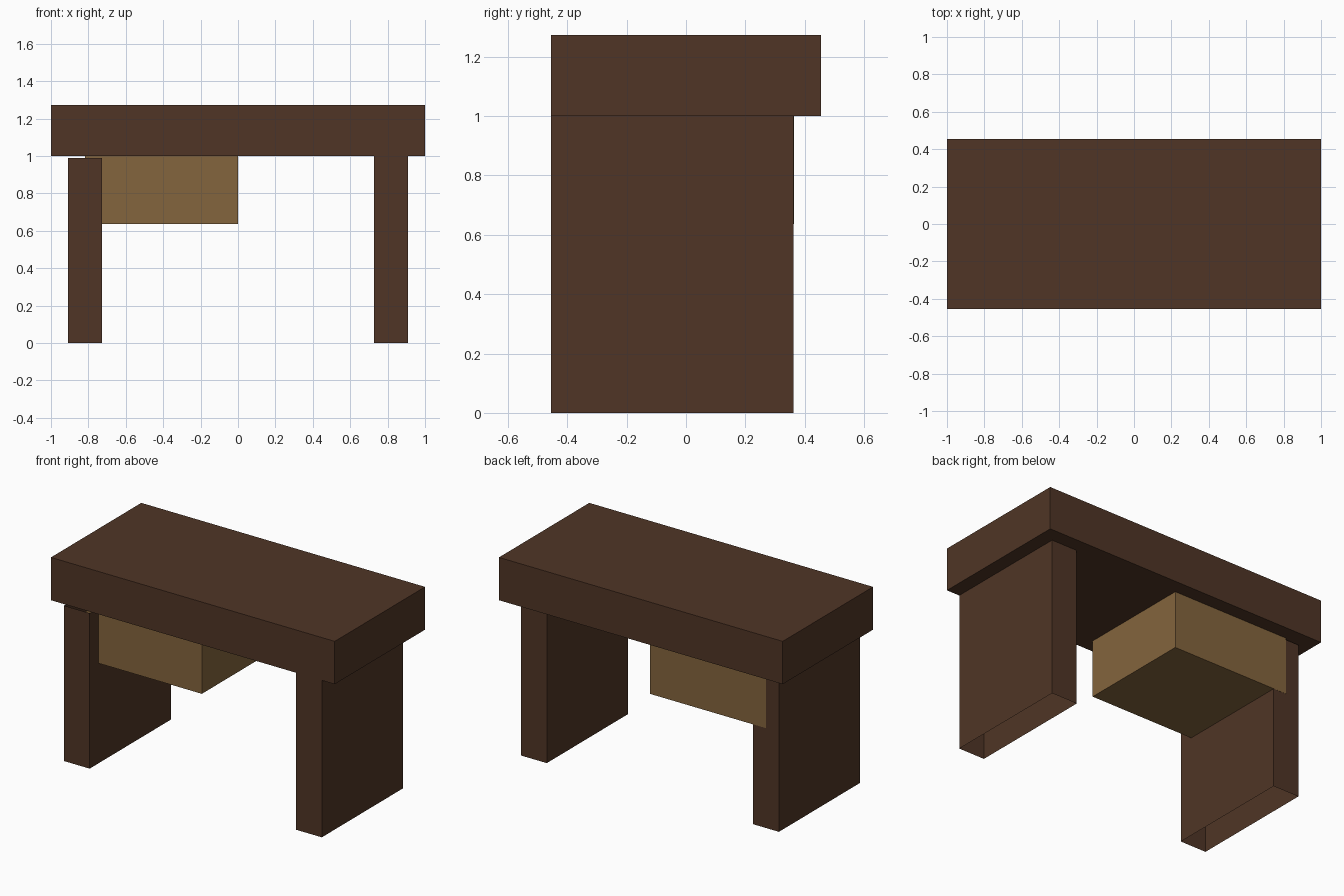
import bpy
import bmesh
from mathutils import Vector

if "Cube" in bpy.data.objects:
    bpy.data.objects.remove(bpy.data.objects["Cube"])

U = 2 / 22  # the desk is laid out on a grid of 22 units across


def material(name, color):
    mat = bpy.data.materials.new(name)
    mat.diffuse_color = (*color, 1)
    mat.use_nodes = True
    mat.node_tree.nodes["Principled BSDF"].inputs["Base Color"].default_value = mat.diffuse_color
    return mat


def box(name, lo, hi, mat, open_sides=()):
    """Box between two corners; faces pointing along open_sides are left out."""
    lo, hi = Vector(lo), Vector(hi)
    bm = bmesh.new()
    bmesh.ops.create_cube(bm, size=1)
    for v in bm.verts:
        v.co = (lo + hi) / 2 + v.co * (hi - lo)
    bm.normal_update()
    hidden = [f for f in bm.faces
              if any(f.normal.dot(Vector(d)) > 0.9 for d in open_sides)]
    bmesh.ops.delete(bm, geom=hidden, context='FACES_ONLY')
    mesh = bpy.data.meshes.new(name)
    bm.to_mesh(mesh)
    bm.free()
    mesh.materials.append(mat)
    obj = bpy.data.objects.new(name, mesh)
    bpy.context.collection.objects.link(obj)
    return obj


UP, DOWN = (0, 0, 1), (0, 0, -1)
dark_wood = material("dark wood", (0.080, 0.036, 0.019))
light_wood = material("light wood", (0.231, 0.130, 0.047))

# Thick desk top
box("desk_top", (-11 * U, -5 * U, 11 * U), (11 * U, 5 * U, 14 * U), dark_wood)

# Slab legs, hollow at the ends; the left one stops just short of the top
for name, x, top in (("left_leg", -10, 0.99), ("right_leg", 8, 1.0)):
    box(name, (x * U, -5 * U, 0), ((x + 2) * U, 4 * U - 0.001, top),
        dark_wood, (UP, DOWN))

# Drawer box hanging under the left half
box("drawer", (-9 * U, -4 * U, 7 * U), (0, 4 * U, 11 * U), light_wood, (UP,))
